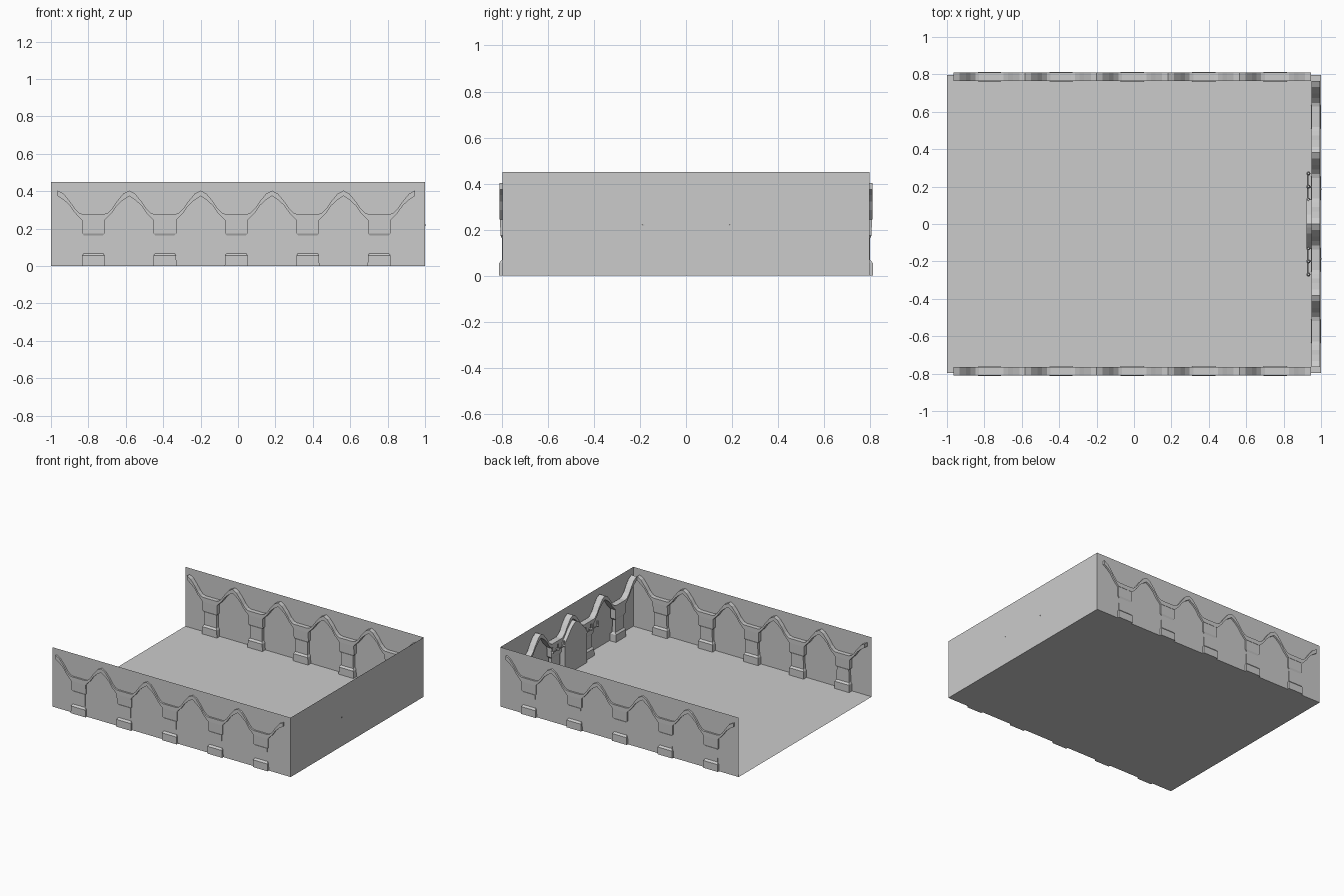
import bpy, bmesh, math
from mathutils import Matrix, Vector

if "Cube" in bpy.data.objects:
    bpy.data.objects.remove(bpy.data.objects["Cube"])

STEP = 0.382  # arcade bay width


def finish(name, bm):
    bmesh.ops.recalc_face_normals(bm, faces=bm.faces)
    me = bpy.data.meshes.new(name)
    bm.to_mesh(me)
    bm.free()
    ob = bpy.data.objects.new(name, me)
    bpy.context.collection.objects.link(ob)
    return ob


def quad(name, pts):
    bm = bmesh.new()
    bm.faces.new([bm.verts.new(p) for p in pts])
    return finish(name, bm)


def prism(bm, outline, d0, d1):
    """Extrude an x/z outline between two y depths."""
    a = [bm.verts.new((x, d0, z)) for x, z in outline]
    b = [bm.verts.new((x, d1, z)) for x, z in outline]
    bm.faces.new(a)
    bm.faces.new(b[::-1])
    for i in range(len(a)):
        j = (i + 1) % len(a)
        bm.faces.new((a[i], b[i], b[j], a[j]))


def loft(bm, rings):
    """Stack rectangles given as (z, half width, half depth)."""
    prev = None
    for z, w, d in rings:
        cur = [bm.verts.new((x, y, z)) for x, y in ((-w, -d), (w, -d), (w, d), (-w, d))]
        if prev:
            for i in range(4):
                j = (i + 1) % 4
                bm.faces.new((prev[i], prev[j], cur[j], cur[i]))
        else:
            bm.faces.new(cur[::-1])
        prev = cur
    bm.faces.new(prev)


def mirrored(half):
    return half + [(-x, z) for x, z in reversed(half)]


# one bay: pillar plus the two half arches springing from it
COLUMN = [(0, .062, .025), (.055, .06, .025), (.068, .052, .013), (.162, .05, .013),
          (.175, .061, .019), (.25, .061, .021)]
LOWER = [(.061, .245), (.10, .285), (.125, .322), (.155, .35), (.191, .374)]
UPPER = [(.191, .403), (.160, .387), (.125, .345), (.10, .308), (.075, .283), (.055, .277)]


def arcade(name, count, start, place):
    bm = bmesh.new()
    for i in range(count):
        part = bmesh.new()
        loft(part, COLUMN)
        prism(part, mirrored(LOWER + UPPER), -.023, .023)
        bmesh.ops.translate(part, verts=part.verts, vec=(start + i * STEP, 0, 0))
        tmp = bpy.data.meshes.new("tmp")
        part.to_mesh(tmp)
        part.free()
        bm.from_mesh(tmp)
        bpy.data.meshes.remove(tmp)
    ob = finish(name, bm)
    ob.matrix_world = place
    return ob


# floor and three thin walls, open at x = -1
W, H = .797, .45
quad("floor", [(-1, -W, 0), (1, -W, 0), (1, W, 0), (-1, W, 0)])
for s, n in ((-1, "front"), (1, "back")):
    quad(n + "_wall", [(-1, s * W, 0), (1, s * W, 0), (1, s * W, H), (-1, s * W, H)])
    arcade(n + "_arcade", 5, -.773, Matrix.Translation((0, s * .787, 0)))
quad("end_wall", [(1, -W, 0), (1, W, 0), (1, W, H), (1, -W, H)])

# end wall arcade
turn = Matrix.Rotation(math.pi / 2, 4, 'Z')
arcade("end_arcade", 4, -1.5 * STEP, Matrix.Translation((.971, 0, 0)) @ turn)

# pointed door in the middle bay
bm = bmesh.new()
prism(bm, mirrored([(.13, 0), (.13, .245), (.095, .285), (.05, .335), (.02, .355), (.001, .365)]),
      0, .06)
door = finish("door", bm)
door.matrix_world = Matrix.Translation((.982, 0, 0)) @ turn


# twin-armed wall lamps either side of the door
def rod(bm, a, b, r):
    a, b = Vector(a), Vector(b)
    m = Matrix.Translation((a + b) / 2) @ (b - a).to_track_quat('Z', 'Y').to_matrix().to_4x4()
    bmesh.ops.create_cone(bm, cap_ends=True, segments=8, radius1=r, radius2=r,
                          depth=(b - a).length, matrix=m)


for s, n in ((-1, "left"), (1, "right")):
    bm = bmesh.new()
    c = s * .2
    rod(bm, (.93, c, .225), (1.002, c - s * .015, .22), .005)
    rod(bm, (.93, c - .07, .225), (.93, c + .07, .225), .004)
    for y in (c - .07, c, c + .07):
        bmesh.ops.create_uvsphere(bm, u_segments=10, v_segments=6, radius=.011,
                                  matrix=Matrix.Translation((.932, y, .225)))
        rod(bm, (.932, y, .225), (.932, y, .262), .006)
    finish(n + "_wall_lamp", bm)
